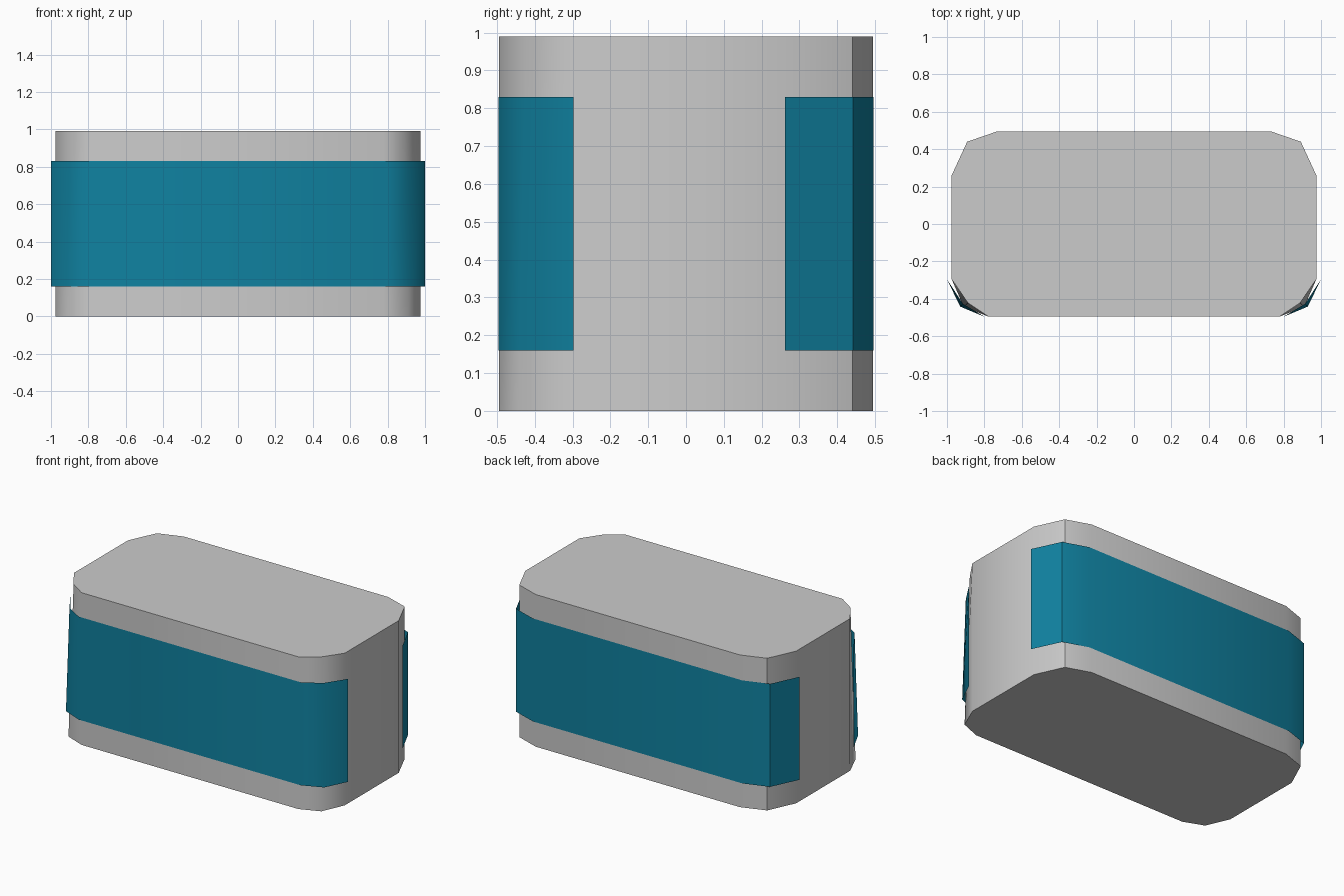
import bpy, bmesh, math

if "Cube" in bpy.data.objects:
    bpy.data.objects.remove(bpy.data.objects["Cube"])

H = 0.99
WIDEN = 1.025          # bands stand slightly wider than the body
BAND_Z = (0.16, 0.83)


def right_front(z):
    """Right front corner, whose middle point leans inward with height."""
    t = z / H
    return [(0.78, -0.494), (0.91 - 0.022 * t, -0.443 + 0.021 * t), (0.975, -0.295)]


def right_back(z):
    """Right back corner, straight up."""
    return [(0.975, 0.26), (0.892, 0.44), (0.735, 0.494)]


def mirrored(points):
    return [(-x, y) for x, y in reversed(points)]


def loft(name, low, high, z0, z1, closed, material=None):
    bm = bmesh.new()
    a = [bm.verts.new((x, y, z0)) for x, y in low]
    b = [bm.verts.new((x, y, z1)) for x, y in high]
    n = len(a)
    for i in range(n if closed else n - 1):
        j = (i + 1) % n
        bm.faces.new((a[i], a[j], b[j], b[i]))
    if closed:
        bm.faces.new(a[::-1])
        bm.faces.new(b)
    mesh = bpy.data.meshes.new(name)
    bm.to_mesh(mesh)
    bm.free()
    obj = bpy.data.objects.new(name, mesh)
    bpy.context.collection.objects.link(obj)
    if material:
        mesh.materials.append(material)
    bpy.ops.object.select_all(action='DESELECT')
    obj.select_set(True)
    bpy.context.view_layer.objects.active = obj
    bpy.ops.object.shade_smooth_by_angle(angle=math.radians(35))
    return obj


# Body: solid block with two-step corners
def outline(z):
    half = right_front(z) + right_back(z)
    return half + mirrored(half)


loft("body", outline(0), outline(H), 0, H, True)

# Bands: thin open sheets wrapping the front and back
teal = bpy.data.materials.new("teal")
teal.diffuse_color = (0.005, 0.22, 0.35, 1)
teal.use_nodes = True
teal.node_tree.nodes["Principled BSDF"].inputs["Base Color"].default_value = teal.diffuse_color


def band_path(corner, z, front):
    pts = [(x * WIDEN, y + (-0.002 if front else 0.002)) for x, y in corner(z)]
    return mirrored(pts) + pts if front else pts + mirrored(pts)


for name, corner, front in (("front_band", right_front, True),
                            ("back_band", right_back, False)):
    z0, z1 = BAND_Z
    loft(name, band_path(corner, z0, front), band_path(corner, z1, front),
         z0, z1, False, teal)
